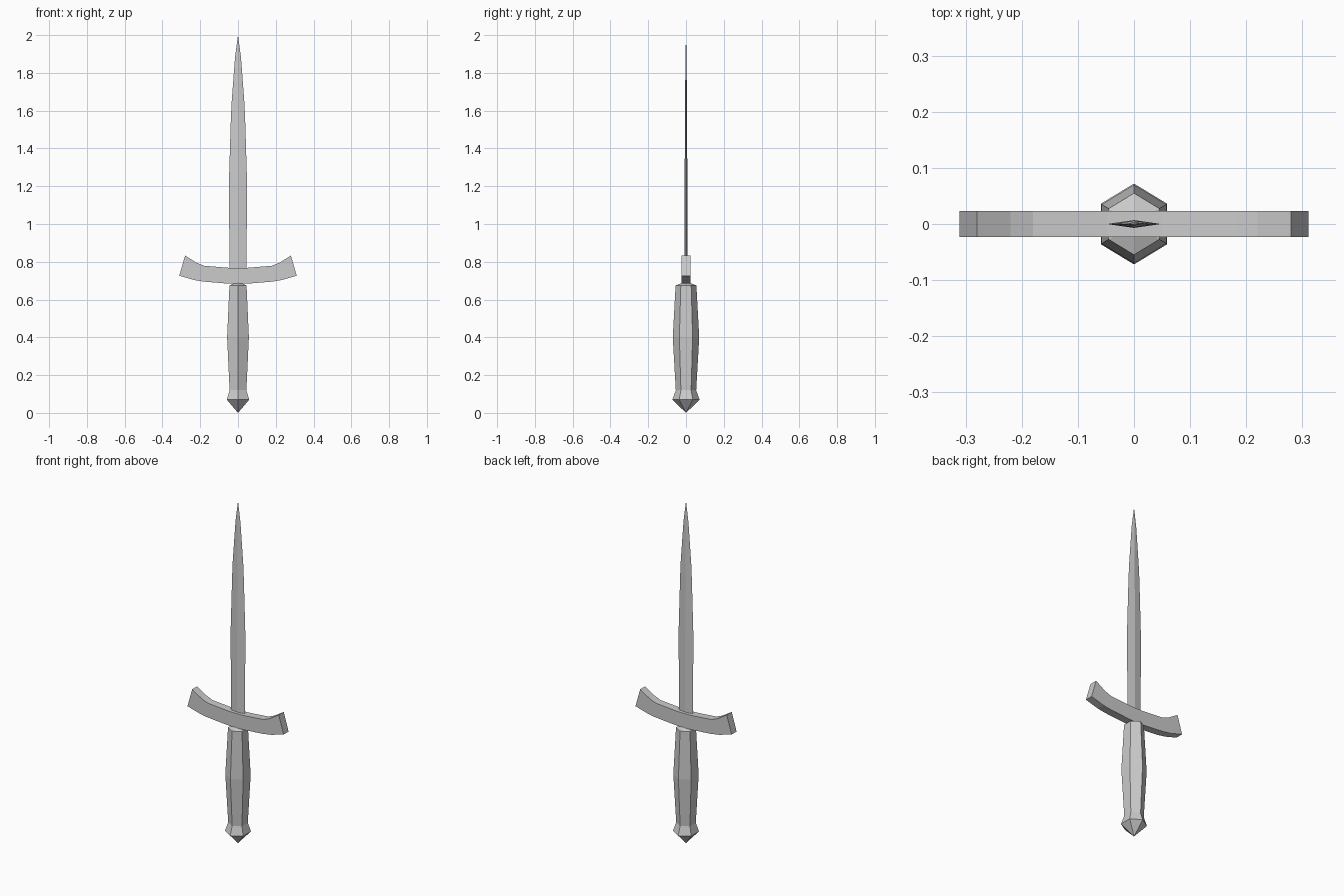
import bpy, math

if "Cube" in bpy.data.objects:
    bpy.data.objects.remove(bpy.data.objects["Cube"])


def make_object(name, verts, faces):
    mesh = bpy.data.meshes.new(name)
    mesh.from_pydata(verts, [], faces)
    mesh.update()
    obj = bpy.data.objects.new(name, mesh)
    bpy.context.collection.objects.link(obj)
    return obj


def loft(name, sides, sections, bottom_tip=None, top_tip=None):
    """Skin a stack of (z, x_radius, y_radius) rings, with optional pointed ends."""
    verts, faces = [], []
    for z, rx, ry in sections:
        for i in range(sides):
            a = math.pi / 2 + 2 * math.pi * i / sides
            verts.append((rx * math.cos(a), ry * math.sin(a), z))
    for k in range(len(sections) - 1):
        for i in range(sides):
            j = (i + 1) % sides
            a, b = k * sides, (k + 1) * sides
            faces.append((a + i, a + j, b + j, b + i))
    last = (len(sections) - 1) * sides
    if bottom_tip is None:
        faces.append(tuple(reversed(range(sides))))
    else:
        verts.append((0, 0, bottom_tip))
        faces += [((i + 1) % sides, i, len(verts) - 1) for i in range(sides)]
    if top_tip is not None:
        verts.append((0, 0, top_tip))
        faces += [(last + i, last + (i + 1) % sides, len(verts) - 1) for i in range(sides)]
    else:
        faces.append(tuple(range(last, last + sides)))
    return make_object(name, verts, faces)


# Hexagonal handle with flared, pointed pommel
handle = [(0.07, 0.072), (0.12, 0.054), (0.40, 0.070), (0.675, 0.055)]
loft("handle", 6, [(z, r * 0.95 * math.sqrt(3) / 2 / math.cos(math.pi / 6), r)
                   for z, r in handle], bottom_tip=0.0, top_tip=0.695)

# Thin diamond-section blade
blade = [(0.70, 0.045, 0.007), (0.78, 0.045, 0.007), (1.22, 0.048, 0.007),
         (1.55, 0.038, 0.006), (1.64, 0.034, 0.005), (1.88, 0.016, 0.003)]
loft("blade", 4, blade, top_tip=2.0)

# Upswept crossguard: paired (x, z) points on upper and lower edges, mirrored
upper = [(0.048, 0.768), (0.18, 0.779), (0.22, 0.795), (0.28, 0.833)]
lower = [(0.048, 0.684), (0.18, 0.695), (0.23, 0.703), (0.311, 0.726)]
upper = [(-x, z) for x, z in reversed(upper)] + upper
lower = [(-x, z) for x, z in reversed(lower)] + lower
half = 0.023
verts, faces = [], []
for (ux, uz), (lx, lz) in zip(upper, lower):
    verts += [(lx, -half, lz), (ux, -half, uz), (ux, half, uz), (lx, half, lz)]
for k in range(len(upper) - 1):
    for i in range(4):
        j = (i + 1) % 4
        faces.append((4 * k + i, 4 * k + 4 + i, 4 * k + 4 + j, 4 * k + j))
n = 4 * (len(upper) - 1)
faces += [(0, 1, 2, 3), (n + 3, n + 2, n + 1, n)]
make_object("crossguard", verts, faces)

# Fix the scale of the handle's hexagon and outward normals
import bmesh
for obj in bpy.context.collection.objects:
    bm = bmesh.new()
    bm.from_mesh(obj.data)
    bmesh.ops.recalc_face_normals(bm, faces=bm.faces)
    bm.to_mesh(obj.data)
    bm.free()
